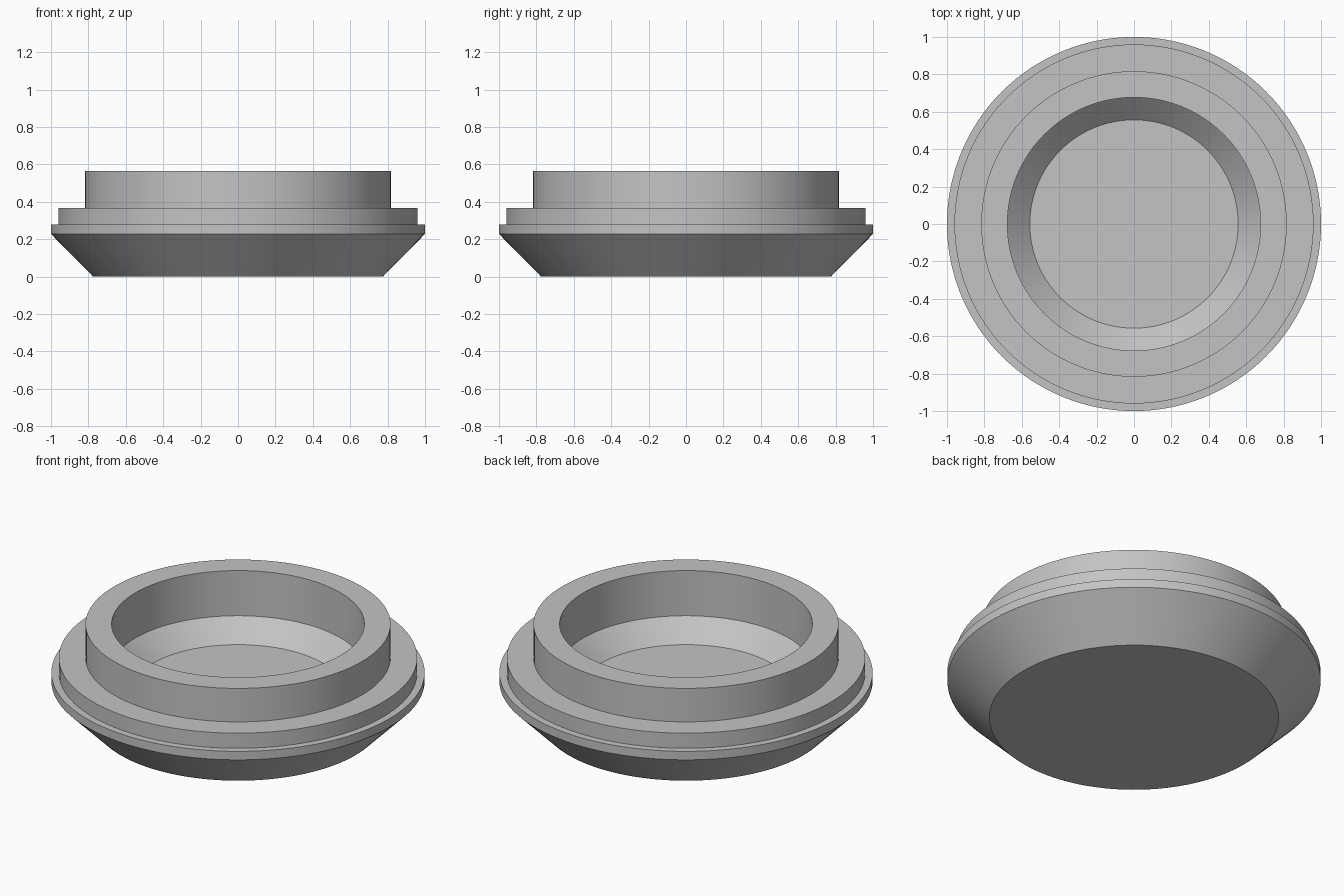
import bpy
import bmesh
import math

cube = bpy.data.objects.get("Cube")
if cube:
    bpy.data.objects.remove(cube, do_unlink=True)

SEGMENTS = 128

# One plain grey for the whole part
grey = bpy.data.materials.new("plain_grey")
grey.use_nodes = True
colour = (0.55, 0.55, 0.55, 1)
grey.diffuse_color = colour
grey.node_tree.nodes["Principled BSDF"].inputs["Base Color"].default_value = colour

# Cross-section as (radius, height), from the underside centre to the floor centre
profile = [
    (0, 0), (0.775, 0),              # flat underside
    (1, 0.228), (1, 0.278),          # flared base and rim
    (0.96, 0.278), (0.96, 0.367),    # middle step
    (0.817, 0.367), (0.817, 0.565),  # collar
    (0.677, 0.565), (0.677, 0.298),  # bore
    (0.557, 0.183), (0, 0.183),      # chamfer and recessed floor
]

# Spin the cross-section into a closed solid
bm = bmesh.new()
verts = [bm.verts.new((r, 0, z)) for r, z in profile]
edges = [bm.edges.new(pair) for pair in zip(verts, verts[1:])]
bmesh.ops.spin(bm, geom=verts + edges, cent=(0, 0, 0), axis=(0, 0, 1),
               angle=math.tau, steps=SEGMENTS, use_merge=True)
bmesh.ops.remove_doubles(bm, verts=bm.verts, dist=0.0001)
bmesh.ops.recalc_face_normals(bm, faces=bm.faces)

mesh = bpy.data.meshes.new("stepped_cap")
bm.to_mesh(mesh)
bm.free()
mesh.materials.append(grey)
cap = bpy.data.objects.new("stepped_cap", mesh)
bpy.context.collection.objects.link(cap)

# Smooth round walls, crisp step edges
bpy.ops.object.select_all(action="DESELECT")
cap.select_set(True)
bpy.context.view_layer.objects.active = cap
bpy.ops.object.shade_smooth_by_angle(angle=math.radians(30))
